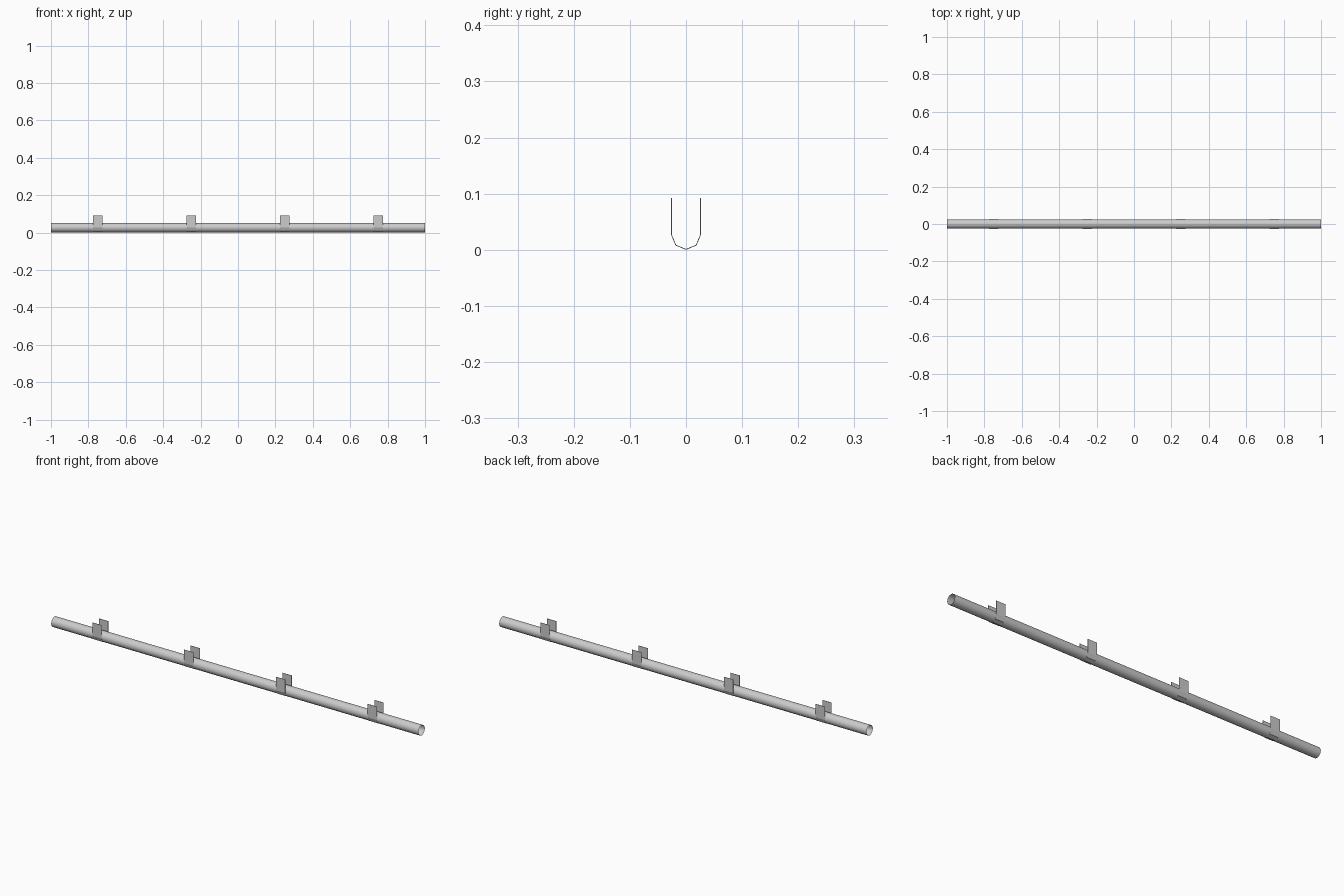
import bpy, bmesh, math

if "Cube" in bpy.data.objects:
    bpy.data.objects.remove(bpy.data.objects["Cube"])

R = 0.025          # pipe radius
T = 0.0015         # bracket sheet thickness
CZ = R + T         # pipe axis height


def make_object(name, bm):
    bmesh.ops.recalc_face_normals(bm, faces=bm.faces)
    mesh = bpy.data.meshes.new(name)
    bm.to_mesh(mesh)
    bm.free()
    obj = bpy.data.objects.new(name, mesh)
    bpy.context.collection.objects.link(obj)
    return obj


def sweep_x(name, points, x0, x1, closed=False):
    """Extrude a (y, z) profile along x as a strip of faces."""
    bm = bmesh.new()
    a = [bm.verts.new((x0, y, z)) for y, z in points]
    b = [bm.verts.new((x1, y, z)) for y, z in points]
    n = len(points)
    for i in range(n if closed else n - 1):
        j = (i + 1) % n
        bm.faces.new((a[i], a[j], b[j], b[i]))
    return bm, a, b


# Open-ended thin pipe
circle = [(R * math.cos(math.tau * i / 16), CZ + R * math.sin(math.tau * i / 16))
          for i in range(16)]
bm, _, _ = sweep_x("pipe", circle, -1, 1, closed=True)
pipe = make_object("pipe", bm)
for p in pipe.data.polygons:
    p.use_smooth = True


# U-shaped sheet brackets: half octagon under the pipe, straight arms above
def u_profile(r, top):
    arc = [(-r * math.cos(math.pi * i / 4), CZ - r * math.sin(math.pi * i / 4))
           for i in range(5)]
    return [(-r, top)] + arc + [(r, top)]


outline = u_profile(R + T, 0.0925) + u_profile(R, 0.0925)[::-1]
for i, x in enumerate((-0.75, -0.25, 0.25, 0.75)):
    bm, a, b = sweep_x("bracket", outline, x - 0.025, x + 0.025, closed=True)
    n = len(a)
    for ring in (a, b):
        for k in range(n // 2 - 1):
            bm.faces.new((ring[k], ring[k + 1], ring[n - 2 - k], ring[n - 1 - k]))
    make_object(f"bracket_{i + 1}", bm)
